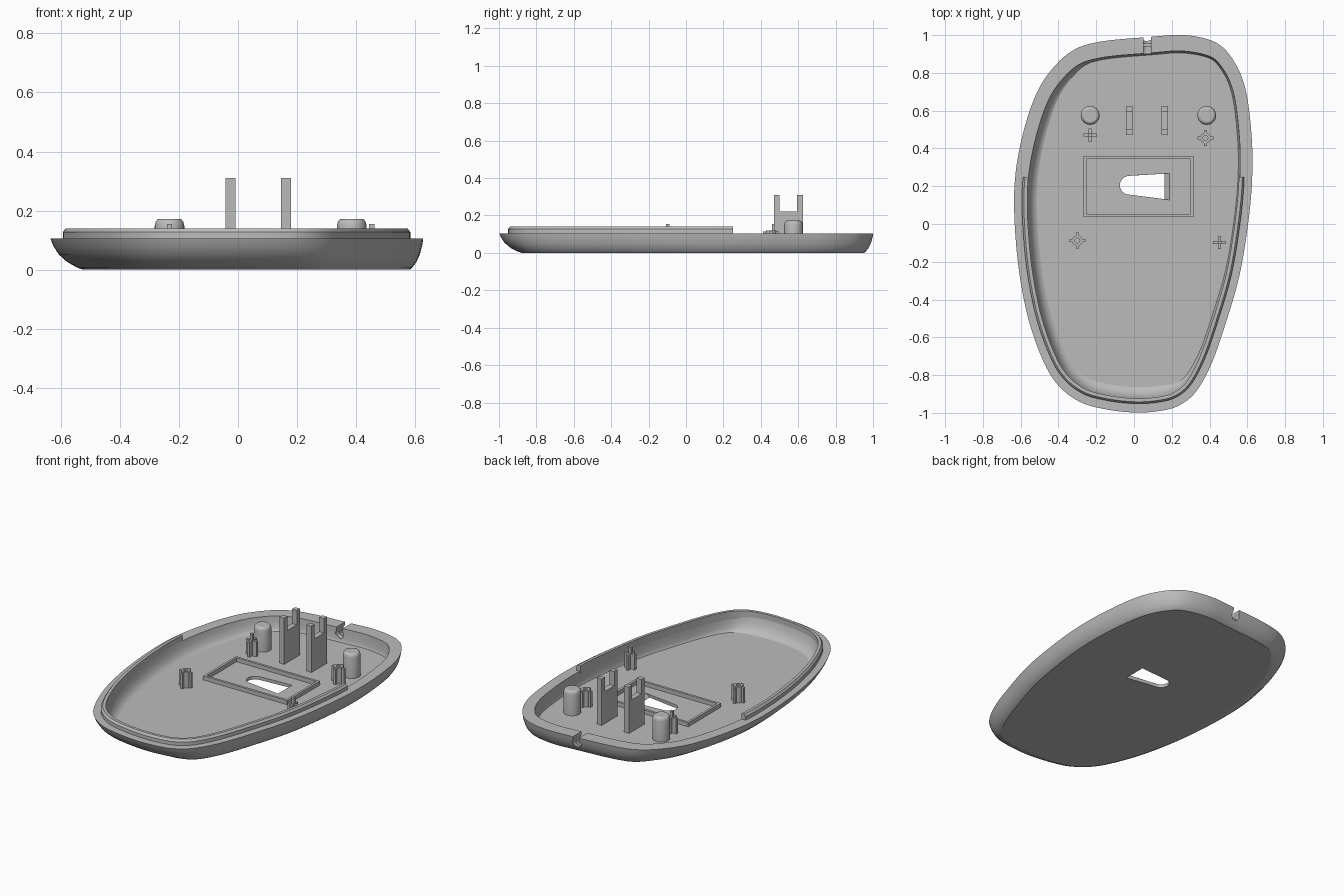
import bpy, bmesh, math
from mathutils import Vector

cube = bpy.data.objects.get("Cube")
if cube:
    bpy.data.objects.remove(cube, do_unlink=True)

grey = bpy.data.materials.new("grey plastic")
grey.use_nodes = True
grey.diffuse_color = (0.5, 0.5, 0.5, 1)
grey.node_tree.nodes["Principled BSDF"].inputs["Base Color"].default_value = grey.diffuse_color

FLOOR, RIM, LIP_TOP = 0.02, 0.105, 0.14

# Rim outline, counter-clockwise from the back
OUTLINE = [(.27, 1), (.08, .99), (-.18, .965), (-.33, .915), (-.45, .8), (-.53, .66),
           (-.595, .45), (-.63, .24), (-.633, .03), (-.61, -.24), (-.56, -.5),
           (-.485, -.715), (-.405, -.85), (-.29, -.94), (-.156, -.98), (0, -.998),
           (.135, -.99), (.24, -.96), (.33, -.885), (.41, -.74), (.484, -.53),
           (.56, -.265), (.61, .05), (.627, .29), (.62, .5), (.59, .715),
           (.53, .86), (.435, .96)]


def smooth_loop(points, steps=6):
    """Closed Catmull-Rom curve through the points."""
    pts = [Vector(p) for p in points]
    out = []
    for i in range(len(pts)):
        a, b, c, d = (pts[(i + k) % len(pts)] for k in (-1, 0, 1, 2))
        for s in range(steps):
            t = s / steps
            out.append(0.5 * (2 * b + (c - a) * t + (2 * a - 5 * b + 4 * c - d) * t ** 2
                              + (3 * b - a - 3 * c + d) * t ** 3))
    return out


LOOP = smooth_loop(OUTLINE)


def inset(left, right, front, back):
    """Move the outline inwards by a distance that depends on its direction."""
    out = []
    for i, p in enumerate(LOOP):
        t = (LOOP[(i + 1) % len(LOOP)] - LOOP[i - 1]).normalized()
        n = Vector((t.y, -t.x))
        side = left if n.x < 0 else right
        end = front if n.y < 0 else back
        out.append(p - n * (side * n.x ** 2 + end * n.y ** 2))
    return out


def mix(a, b, t):
    return [p.lerp(q, t) for p, q in zip(a, b)]


def finish(name, bm, angle=40):
    bmesh.ops.recalc_face_normals(bm, faces=bm.faces[:])
    mesh = bpy.data.meshes.new(name)
    bm.to_mesh(mesh)
    bm.free()
    mesh.materials.append(grey)
    ob = bpy.data.objects.new(name, mesh)
    bpy.context.collection.objects.link(ob)
    shade(ob, angle)
    return ob


def shade(ob, angle=40):
    bpy.ops.object.select_all(action='DESELECT')
    ob.select_set(True)
    bpy.context.view_layer.objects.active = ob
    bpy.ops.object.shade_smooth_by_angle(angle=math.radians(angle))


def bridge(bm, rings, closed=False):
    """Join rings of (points, height) with quads, then cap or close them."""
    rows = [[bm.verts.new((p[0], p[1], z)) for p in pts] for pts, z in rings]
    for a, b in zip(rows, rows[1:] + rows[:1] if closed else rows[1:]):
        for i in range(len(a)):
            j = (i + 1) % len(a)
            bm.faces.new((a[i], a[j], b[j], b[i]))
    if not closed:
        for row in (rows[0], rows[-1]):
            cap = bm.faces.new(row)
            for e in cap.edges:
                e.smooth = False
    return rows


def box(bm, x0, x1, y0, y1, z0, z1):
    bridge(bm, [([(x0, y0), (x1, y0), (x1, y1), (x0, y1)], z) for z in (z0, z1)])


def circle(x, y, r, n=32):
    return [(x + r * math.cos(math.tau * i / n), y + r * math.sin(math.tau * i / n))
            for i in range(n)]


def cut(ob, cutter):
    mod = ob.modifiers.new("cut", 'BOOLEAN')
    mod.operation, mod.solver, mod.object = 'DIFFERENCE', 'EXACT', cutter
    bpy.context.view_layer.objects.active = ob
    bpy.ops.object.modifier_apply(modifier=mod.name)
    bpy.data.objects.remove(cutter, do_unlink=True)


# Tray shell: outer curve, flat rim, inner curve and floor
base = inset(.11, .045, .12, .05)
inner_rim = inset(.07, .065, .075, .085)
inner_floor = inset(.12, .075, .135, .095)
rings = [(mix(LOOP, base, f), z) for f, z in
         ((1, 0), (.8, .008), (.5, .027), (.25, .052), (.08, .082), (0, RIM))]
rings += [(mix(inner_rim, inner_floor, f), z) for f, z in
          ((0, RIM), (.15, .07), (.45, .04), (.75, .025), (1, FLOOR))]
bm = bmesh.new()
bridge(bm, rings)
shell = finish("tray_shell", bm)

# Keyhole slot with a sloping end
bm = bmesh.new()
arc = [(-.022 + .053 * math.cos(a), .205 + .05 * math.sin(a))
       for a in (math.radians(90 + 15 * i) for i in range(13))]
bridge(bm, [(arc + [(x, .127), (x, .268)], z) for x, z in ((.15, -.01), (.2, .03))])
cut(shell, finish("keyhole_cutter", bm))

# Cable notch in the back wall: a slot over a round hole
bm = bmesh.new()
box(bm, .05, .09, .85, 1.1, .07, .2)
cut(shell, finish("slot_cutter", bm))
bm = bmesh.new()
rows = bridge(bm, [(circle(0, 0, .027), -.1), (circle(0, 0, .027), .1)])
for v in bm.verts:
    v.co = (.07 + v.co.x, 1 + v.co.z, .065 + v.co.y)
cut(shell, finish("cable_cutter", bm))
shade(shell)

bm = bmesh.new()
box(bm, .045, .095, .94, .955, .03, .06)
finish("cable_stop", bm)

# Raised lip around the front part of the rim
outer, bevel, inner = (inset(d, d, d + .005, d) for d in (.042, .052, .07))
bm = bmesh.new()
bridge(bm, [(outer, .09), (outer, .127), (bevel, LIP_TOP), (inner, LIP_TOP), (inner, .09)], True)
bmesh.ops.bisect_plane(bm, geom=bm.verts[:] + bm.edges[:] + bm.faces[:],
                       plane_co=(0, .25, 0), plane_no=(0, 1, 0), clear_outer=True)
bmesh.ops.holes_fill(bm, edges=[e for e in bm.edges if e.is_boundary], sides=0)
finish("rim_lip", bm, 30)

# Round pillars with softened tops
for side, x in (("right", -.232), ("left", .385)):
    bm = bmesh.new()
    bridge(bm, [(circle(x, .575, r), z) for r, z in
                ((.05, .01), (.05, .15), (.047, .162), (.041, .17), (.035, .172))])
    finish(side + "_pillar", bm, 50)

# Forked axle supports
for side, x in (("right", -.026), ("left", .163)):
    bm = bmesh.new()
    fork = [(.47, .01), (.625, .01), (.625, .31), (.594, .31), (.594, .22),
            (.501, .22), (.501, .31), (.47, .31)]
    face = bm.faces.new([bm.verts.new((x - .017, y, z)) for y, z in fork])
    side_geom = bmesh.ops.extrude_face_region(bm, geom=[face])["geom"]
    bmesh.ops.translate(bm, vec=(.034, 0, 0),
                        verts=[g for g in side_geom if isinstance(g, bmesh.types.BMVert)])
    finish(side + "_forked_support", bm, 20)

# Cross-shaped locating pins
for side, x, y in (("back", -.232, .47), ("front", .453, -.098)):
    bm = bmesh.new()
    box(bm, x - .035, x + .035, y - .008, y + .008, .01, .115)
    box(bm, x - .008, x + .008, y - .035, y + .035, .01, .115)
    box(bm, x - .009, x + .009, y - .009, y + .009, .01, .155)
    finish(side + "_cross_pin", bm, 20)

# Hollow screw bosses with four ribs
for side, x, y in (("back", .378, .455), ("front", -.3, -.088)):
    bm = bmesh.new()
    wide, bore = circle(x, y, .028, 24), circle(x, y, .013, 24)
    bridge(bm, [(wide, .01), (wide, .12), (bore, .12), (bore, .03)])
    for dx, dy in ((1, 0), (-1, 0), (0, 1), (0, -1)):
        cx, cy = x + dx * .034, y + dy * .034
        box(bm, cx - .008, cx + .008, cy - .008, cy + .008, .01, .115)
    finish(side + "_screw_boss", bm)

# Low rectangular frame around the keyhole
x0, x1, y0, y1, w = -.267, .315, .037, .36, .015
bm = bmesh.new()
out_rect = [(x0, y0), (x1, y0), (x1, y1), (x0, y1)]
in_rect = [(x0 + w, y0 + w), (x1 - w, y0 + w), (x1 - w, y1 - w), (x0 + w, y1 - w)]
bridge(bm, [(out_rect, .01), (out_rect, .045), (in_rect, .045), (in_rect, .01)], True)
finish("sensor_frame", bm, 20)
